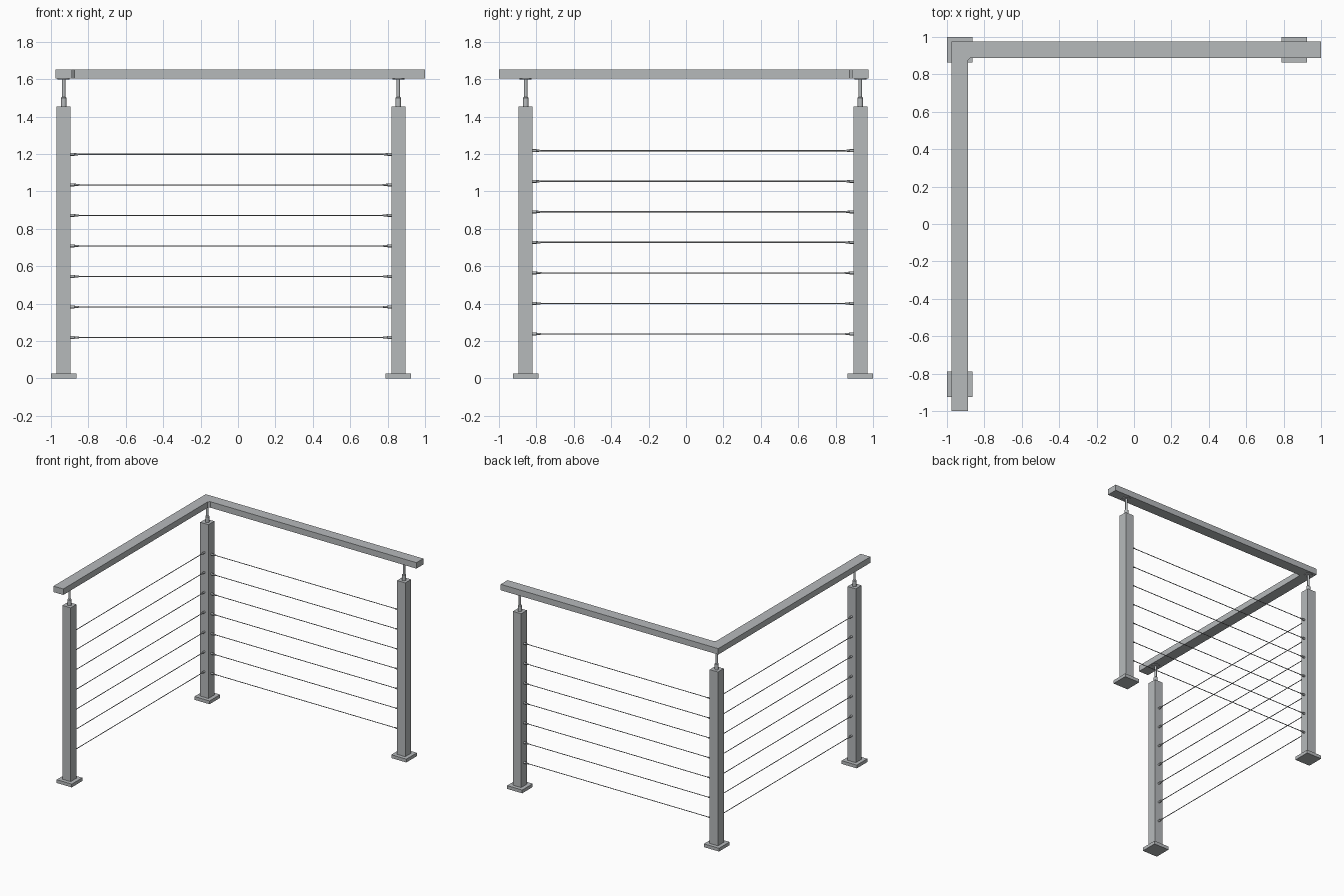
import bpy, bmesh, math
from mathutils import Matrix, Vector

cube = bpy.data.objects.get("Cube")
if cube:
    bpy.data.objects.remove(cube, do_unlink=True)

steel = bpy.data.materials.new("brushed steel grey")
STEEL = (0.47, 0.49, 0.50, 1.0)
steel.diffuse_color = STEEL
steel.use_nodes = True
steel.node_tree.nodes["Principled BSDF"].inputs["Base Color"].default_value = STEEL


def finish(name, bm, smooth=False):
    bmesh.ops.recalc_face_normals(bm, faces=bm.faces[:])
    mesh = bpy.data.meshes.new(name)
    bm.to_mesh(mesh)
    bm.free()
    mesh.materials.append(steel)
    obj = bpy.data.objects.new(name, mesh)
    bpy.context.collection.objects.link(obj)
    if smooth:
        bpy.ops.object.select_all(action='DESELECT')
        obj.select_set(True)
        bpy.context.view_layer.objects.active = obj
        bpy.ops.object.shade_smooth_by_angle(angle=math.radians(35))
    return obj


def box(name, x, y, z0, z1, width):
    bm = bmesh.new()
    bmesh.ops.create_cube(bm, size=1.0, matrix=Matrix.Translation((x, y, (z0 + z1) / 2))
                          @ Matrix.Diagonal((width, width, z1 - z0, 1)))
    return finish(name, bm)


def turned(bm, start, direction, profile, sides=16):
    """Revolve (distance, radius) pairs around an axis leaving start."""
    turn = Vector((0, 0, 1)).rotation_difference(Vector(direction)).to_matrix()
    rings = []
    for d, r in profile:
        rings.append([bm.verts.new(Vector(start) + turn @ Vector((
            r * math.cos(math.tau * i / sides), r * math.sin(math.tau * i / sides), d)))
            for i in range(sides)])
    for a, b in zip(rings, rings[1:]):
        for i in range(sides):
            j = (i + 1) % sides
            bm.faces.new((a[i], a[j], b[j], b[i]))
    bm.faces.new(rings[0])
    bm.faces.new(rings[-1])


C, E = 0.932, 0.857          # corner and end post offsets
POST, POST_TOP = 0.075, 1.455
RAIL_Z0, RAIL_Z1 = 1.603, 1.652

# Posts with base plates and handrail supports
posts = {"corner": (-C, C), "left": (E, C), "front": (-C, -E)}
for label, (x, y) in posts.items():
    box(label + "_base_plate", x, y, 0, 0.027, 0.137)
    box(label + "_post", x, y, 0.027, POST_TOP, POST)
    bm = bmesh.new()
    turned(bm, (x, y, POST_TOP), (0, 0, 1),
           [(0, 0.015), (0.045, 0.015), (0.05, 0.009), (0.143, 0.009),
            (0.143, 0.032), (0.148, 0.032)], 24)
    finish(label + "_rail_support", bm, True)

# L-shaped handrail with a small fillet in the inner corner
inner, outer, cut = 0.888, 0.977, 0.014
outline = [(-outer, -1), (-inner, -1), (-inner, inner - cut), (-inner + cut, inner),
           (1, inner), (1, outer), (-outer, outer)]
bm = bmesh.new()
base = bm.faces.new([bm.verts.new((x, y, RAIL_Z0)) for x, y in outline])
top = bmesh.ops.extrude_face_region(bm, geom=[base])
bmesh.ops.translate(bm, vec=(0, 0, RAIL_Z1 - RAIL_Z0),
                    verts=[v for v in top["geom"] if isinstance(v, bmesh.types.BMVert)])
finish("handrail", bm)

# Cable runs: seven cables each, with a tapered fitting at either end
span = C + E - POST
fitting = [(0, 0.008), (0.02, 0.008), (0.022, 0.006), (0.042, 0.005), (0.046, 0.003)]
runs = {"back": ((-C + POST / 2, C), (1, 0, 0), 0.219),
        "side": ((-C, C - POST / 2), (0, -1, 0), 0.238)}
for label, ((x, y), direction, low) in runs.items():
    axis = Vector(direction)
    cables, ends = bmesh.new(), bmesh.new()
    for i in range(7):
        start = Vector((x, y, low + i * 0.1632))
        turned(cables, start, axis, [(0, 0.003), (span, 0.003)], 8)
        turned(ends, start, axis, fitting, 12)
        turned(ends, start + axis * span, -axis, fitting, 12)
    finish(label + "_cables", cables, True)
    finish(label + "_cable_fittings", ends, True)
